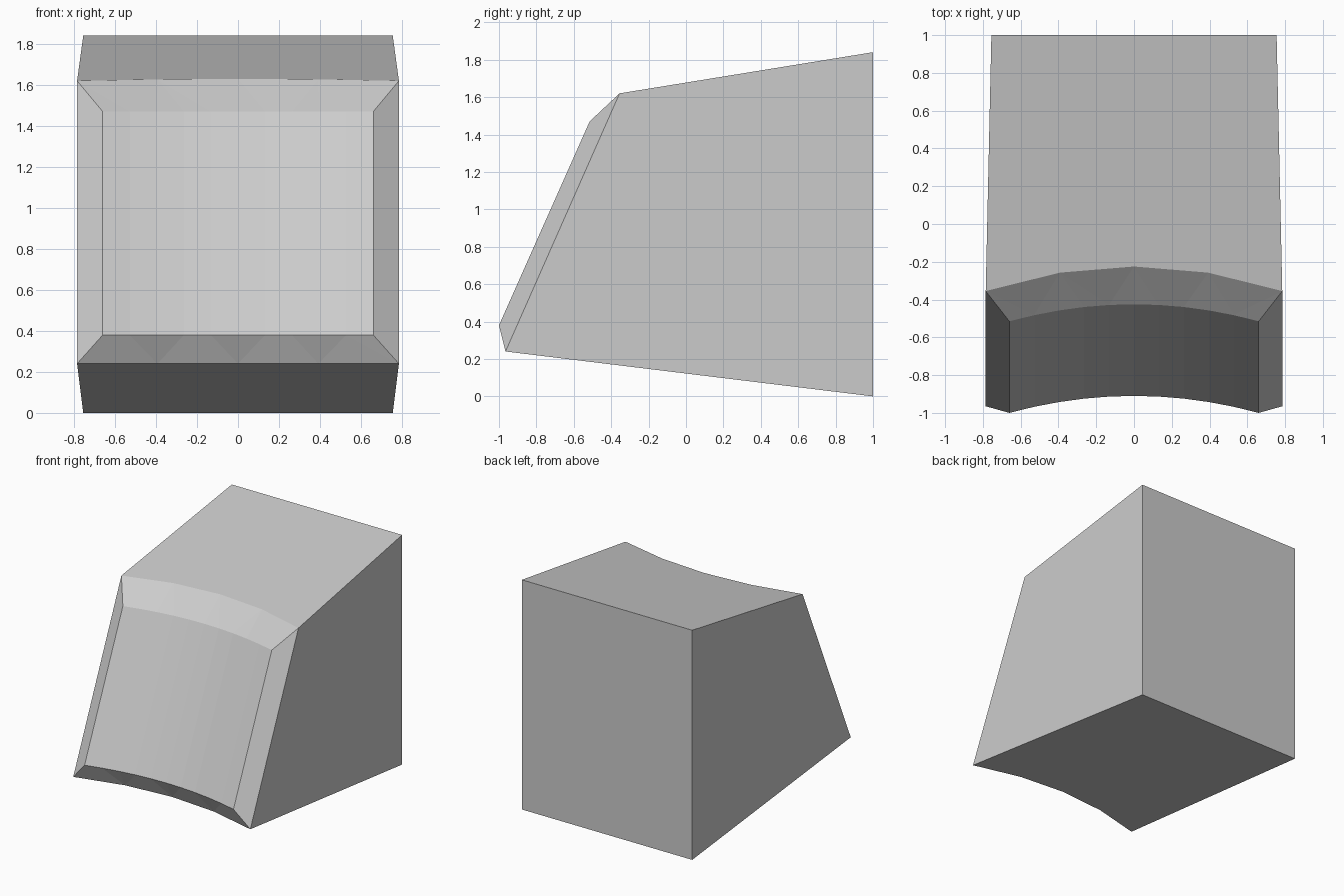
import bpy
import bmesh

cube = bpy.data.objects.get("Cube")
if cube:
    bpy.data.objects.remove(cube, do_unlink=True)

# Plain grey material
grey = bpy.data.materials.new("plain grey")
grey.use_nodes = True
colour = (0.6, 0.6, 0.6, 1)
grey.diffuse_color = colour
grey.node_tree.nodes["Principled BSDF"].inputs["Base Color"].default_value = colour

bm = bmesh.new()
RIM, FACE = 4, 10  # segments along the rim and along the front panel


def arc(half_width, y, z, depth, rise, segments):
    """Row of vertices bowed backwards in the middle."""
    row = []
    for i in range(segments + 1):
        t = 2 * i / segments - 1
        bow = 1 - t * t
        row.append(bm.verts.new((half_width * t, y + depth * bow, z + rise * bow)))
    return row


def bevel(rim, panel):
    """Triangulated strip between two rows of different counts."""
    current = 0
    for k in range(FACE):
        nearest = round((k + 0.5) * RIM / FACE)
        if nearest != current:
            bm.faces.new((rim[current], rim[nearest], panel[k]))
            current = nearest
        bm.faces.new((rim[current], panel[k + 1], panel[k]))


# Concave front: outer rim and raised inner panel
rim_low = arc(0.785, -0.965, 0.24, 0.13, 0, RIM)
rim_top = arc(0.785, -0.355, 1.62, 0.13, 0.01, RIM)
panel_low = arc(0.66, -1.0, 0.38, 0.09, 0, FACE)
panel_top = arc(0.66, -0.515, 1.47, 0.09, 0, FACE)
back_low = arc(0.755, 1, 0, 0, 0, 1)
back_top = arc(0.755, 1, 1.84, 0, 0, 1)

for k in range(FACE):
    bm.faces.new((panel_low[k], panel_low[k + 1], panel_top[k + 1], panel_top[k]))
bevel(rim_low, panel_low)
bevel(rim_top, panel_top)

# Side bevels and side walls
for end in (0, -1):
    bm.faces.new((rim_low[end], panel_low[end], panel_top[end], rim_top[end]))
    bm.faces.new((rim_low[end], rim_top[end], back_top[end], back_low[end]))

# Roof, underside and back wall
bm.faces.new(rim_top + back_top[::-1])
bm.faces.new(rim_low + back_low[::-1])
bm.faces.new(back_low + back_top[::-1])
bmesh.ops.recalc_face_normals(bm, faces=bm.faces)

mesh = bpy.data.meshes.new("wedge_block")
bm.to_mesh(mesh)
bm.free()
mesh.materials.append(grey)
block = bpy.data.objects.new("wedge_block", mesh)
bpy.context.scene.collection.objects.link(block)
